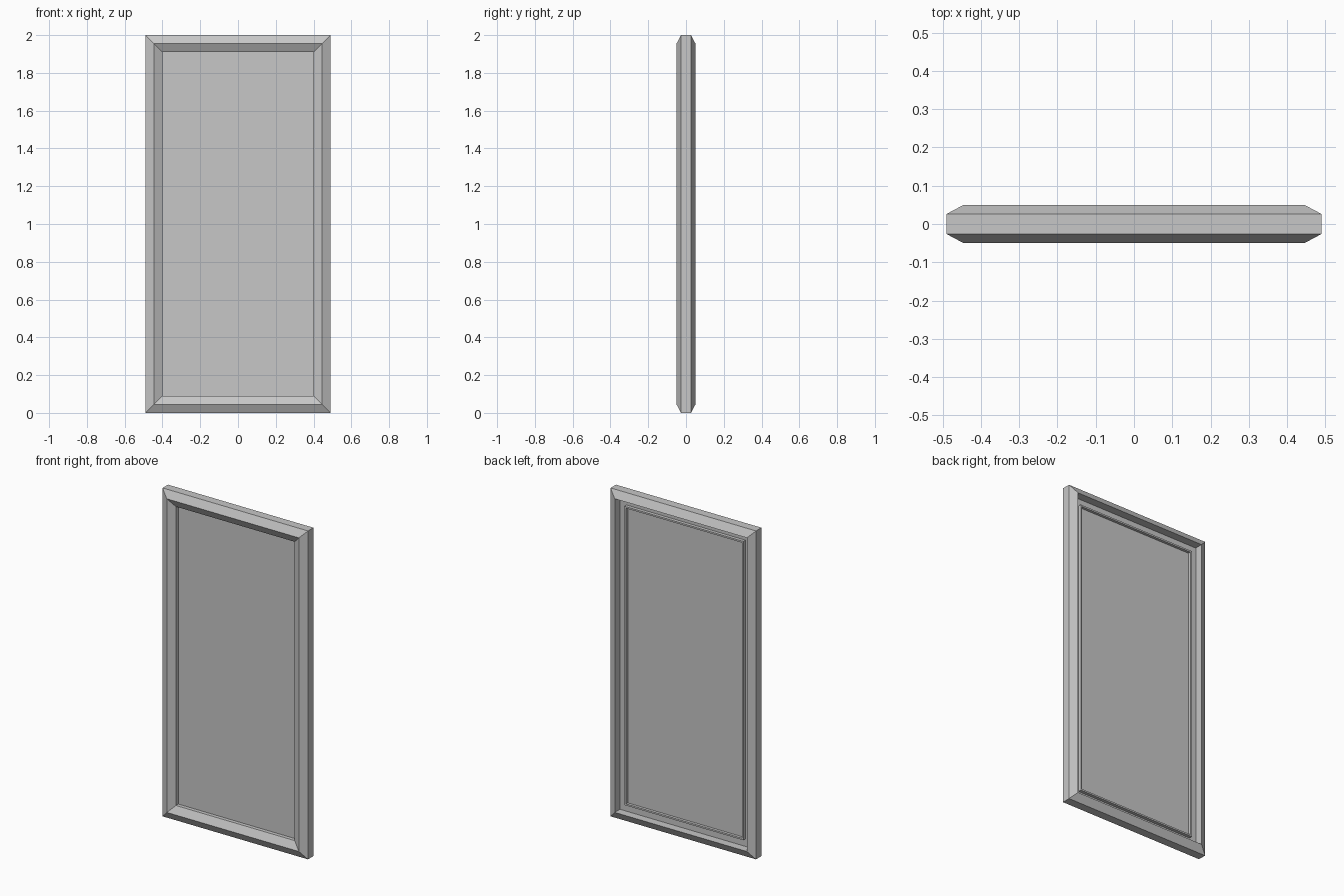
import bpy
import bmesh

cube = bpy.data.objects.get("Cube")
if cube:
    bpy.data.objects.remove(cube, do_unlink=True)

WIDTH, HEIGHT = 0.98, 2.0

grey = bpy.data.materials.new("plain_grey")
grey.use_nodes = True
colour = (0.57, 0.57, 0.57, 1)
grey.diffuse_color = colour
grey.node_tree.nodes["Principled BSDF"].inputs["Base Color"].default_value = colour


def finish(bm, name):
    bmesh.ops.recalc_face_normals(bm, faces=bm.faces)
    mesh = bpy.data.meshes.new(name)
    bm.to_mesh(mesh)
    bm.free()
    mesh.materials.append(grey)
    obj = bpy.data.objects.new(name, mesh)
    bpy.context.collection.objects.link(obj)
    return obj


def mitred_frame(name, profile):
    """Sweep a closed (inset, depth) profile around the rectangle with mitred corners."""
    bm = bmesh.new()
    rings = []
    for inset, y in profile:
        x = WIDTH / 2 - inset
        corners = [(-x, inset), (x, inset), (x, HEIGHT - inset), (-x, HEIGHT - inset)]
        rings.append([bm.verts.new((cx, y, cz)) for cx, cz in corners])
    for i, ring in enumerate(rings):
        following = rings[(i + 1) % len(rings)]
        for k in range(4):
            n = (k + 1) % 4
            bm.faces.new((ring[k], ring[n], following[n], following[k]))
    return finish(bm, name)


# Moulded frame: ridged on the front, rebated on the back
mitred_frame("frame", [
    (0, 0.026), (0, -0.026), (0.045, -0.05), (0.09, -0.026),
    (0.09, 0), (0.045, 0), (0.045, 0.05),
])

# Thin bead holding the panel from behind
mitred_frame("back_bead", [(0.09, 0), (0.10, 0), (0.10, 0.02), (0.09, 0.02)])

# Flat panel filling the opening
bm = bmesh.new()
bmesh.ops.create_cube(bm, size=1)
bmesh.ops.scale(bm, vec=(WIDTH - 0.18, 0.006, HEIGHT - 0.18), verts=bm.verts)
bmesh.ops.translate(bm, vec=(0, 0, HEIGHT / 2), verts=bm.verts)
finish(bm, "panel")
